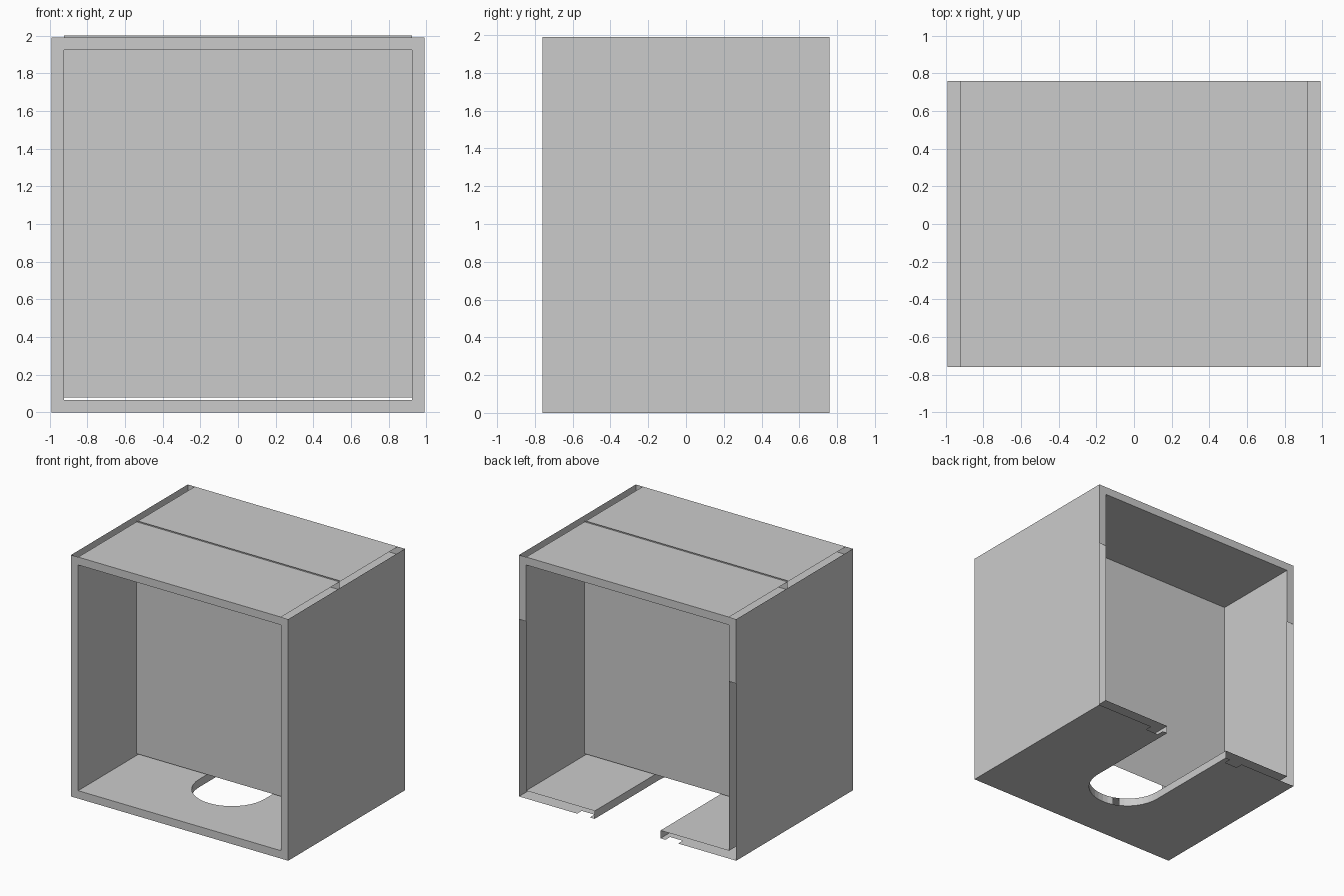
import bpy, math

if "Cube" in bpy.data.objects:
    bpy.data.objects.remove(bpy.data.objects["Cube"])

# Overall sizes: outer shell, inner lining, depth, slot radius
XO, XI, Y = 0.99, 0.925, 0.76
ZT, ZI0, ZI1 = 1.99, 0.065, 1.925
R, YC, SEG = 0.30, -0.08, 20


def sheet(name, polys):
    """One object made of separate flat polygons sharing corner points."""
    verts, index, faces = [], {}, []
    for poly in polys:
        face = []
        for p in poly:
            key = tuple(round(c, 5) for c in p)
            if key not in index:
                index[key] = len(verts)
                verts.append(key)
            face.append(index[key])
        faces.append(face)
    mesh = bpy.data.meshes.new(name)
    mesh.from_pydata(verts, [], faces)
    mesh.update()
    obj = bpy.data.objects.new(name, mesh)
    bpy.context.collection.objects.link(obj)
    return obj


def wall_x(x, z0, z1):
    return [(x, -Y, z0), (x, Y, z0), (x, Y, z1), (x, -Y, z1)]


def level(hx, z):
    return [(-hx, -Y, z), (hx, -Y, z), (hx, Y, z), (-hx, Y, z)]


def upright(y, pts):
    return [(x, y, z) for x, z in pts]


# Side panels: hollow, outer skin and inner lining
for side, s in (("left", -1), ("right", 1)):
    sheet(side + "_outer_panel", [wall_x(s * XO, 0, ZT)])
    sheet(side + "_inner_lining", [wall_x(s * XI, ZI0, ZI1)])

# Top panel skin and ceiling
sheet("top_panel", [level(XI, ZT)])
sheet("ceiling_lining", [level(XI, ZI1)])

# Front frame: four mitred strips
outer = [(-XO, 0), (XO, 0), (XO, ZT), (-XO, ZT)]
inner = [(-XI, ZI0), (XI, ZI0), (XI, ZI1), (-XI, ZI1)]
sheet("front_frame", [
    upright(-Y, [outer[i], outer[(i + 1) % 4], inner[(i + 1) % 4], inner[i]])
    for i in range(4)])

# Back frame: upper part only
ZB = 1.46
sheet("back_frame", [
    upright(Y, [(-XO, ZB), (-XI, ZB), (-XI, ZI1), (-XO, ZT)]),
    upright(Y, [(XI, ZB), (XO, ZB), (XO, ZT), (XI, ZI1)]),
    upright(Y, [(-XI, ZI1), (XI, ZI1), (XO, ZT), (-XO, ZT)])])

# Cable slot outline, open towards the back
slot = [(-R, Y)] + [
    (R * math.cos(math.pi + math.pi * i / SEG),
     YC + R * math.sin(math.pi + math.pi * i / SEG))
    for i in range(SEG + 1)] + [(R, Y)]


def floor(hx, z, notch):
    """Floor with the slot, split on the centre line into two halves."""
    half = slot[len(slot) // 2 - 1:] if len(slot) % 2 == 0 else slot[len(slot) // 2:]
    polys = []
    for s in (-1, 1):
        pts = [(0, -Y), (hx, -Y), (hx, Y)] + notch + half[::-1]
        polys.append([(s * x, y, z) for x, y in pts][::s])
    return polys


# Inner floor and bottom skin with small notches beside the slot
half_mid = len(slot) // 2
sheet("inner_floor", floor(XI, ZI0, []))
sheet("bottom_panel", floor(XO, 0, [(0.46, Y), (0.46, Y - 0.06),
                                    (0.345, Y - 0.06), (0.345, Y)]))

# Slot edge between the two floors, with one narrow gap in the arc
sheet("slot_edge", [
    [(*a, 0), (*b, 0), (*b, ZI0), (*a, ZI0)]
    for i, (a, b) in enumerate(zip(slot, slot[1:])) if i != 8])

# Thin divider board, slightly proud of the top
sheet("divider_board", [upright(0, [(-XI, 0.08), (XI, 0.08), (XI, 2.0), (-XI, 2.0)])])
